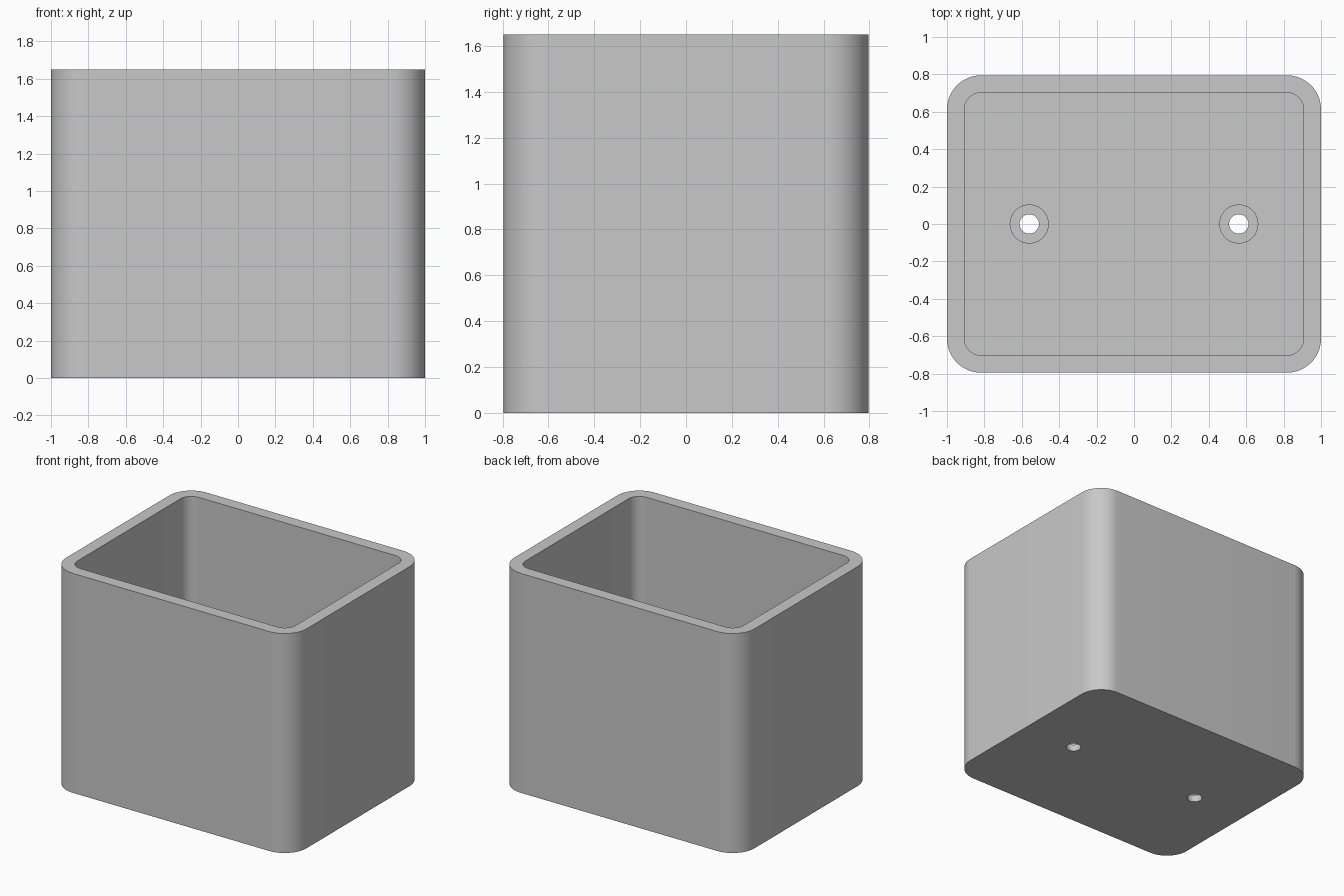
import bpy
import bmesh
import math

WIDTH, DEPTH, HEIGHT = 2.0, 1.59, 1.65
WALL, FLOOR, RADIUS = 0.093, 0.1, 0.183
HOLE_X = 0.56
CORNER_STEPS = 16

cube = bpy.data.objects.get("Cube")
if cube:
    bpy.data.objects.remove(cube, do_unlink=True)


def make_prism(name, points, z0, z1):
    """Extrude a closed outline from z0 up to z1."""
    bm = bmesh.new()
    base = bm.faces.new([bm.verts.new((x, y, z0)) for x, y in points])
    top = bmesh.ops.extrude_face_region(bm, geom=[base])["geom"]
    verts = [g for g in top if isinstance(g, bmesh.types.BMVert)]
    bmesh.ops.translate(bm, verts=verts, vec=(0, 0, z1 - z0))
    bmesh.ops.recalc_face_normals(bm, faces=bm.faces)
    mesh = bpy.data.meshes.new(name)
    bm.to_mesh(mesh)
    bm.free()
    obj = bpy.data.objects.new(name, mesh)
    bpy.context.collection.objects.link(obj)
    return obj


def rounded_rect(width, depth, radius):
    points = []
    for i, (sx, sy) in enumerate([(1, 1), (-1, 1), (-1, -1), (1, -1)]):
        cx, cy = sx * (width / 2 - radius), sy * (depth / 2 - radius)
        for k in range(CORNER_STEPS + 1):
            a = (i + k / CORNER_STEPS) * math.pi / 2
            points.append((cx + radius * math.cos(a), cy + radius * math.sin(a)))
    return points


def circle(cx, radius, sides=48):
    turn = 2 * math.pi / sides
    return [(cx + radius * math.cos(i * turn), radius * math.sin(i * turn))
            for i in range(sides)]


# Outer shell of the open box
box = make_prism("open_box", rounded_rect(WIDTH, DEPTH, RADIUS), 0, HEIGHT)

# Cavity, then a screw hole and a counterbore on each side
cutters = [make_prism("cavity_cutter",
                      rounded_rect(WIDTH - 2 * WALL, DEPTH - 2 * WALL, RADIUS - WALL),
                      FLOOR, HEIGHT + 0.1)]
for side in (-1, 1):
    x = side * HOLE_X
    cutters.append(make_prism("screw_hole_cutter", circle(x, 0.052), -0.1, FLOOR + 0.1))
    cutters.append(make_prism("counterbore_cutter", circle(x, 0.102), FLOOR / 2, FLOOR + 0.15))

bpy.ops.object.select_all(action='DESELECT')
box.select_set(True)
bpy.context.view_layer.objects.active = box
for cutter in cutters:
    cutter.hide_render = True
    mod = box.modifiers.new("cut", 'BOOLEAN')
    mod.operation = 'DIFFERENCE'
    mod.solver = 'EXACT'
    mod.object = cutter
    bpy.ops.object.modifier_apply(modifier=mod.name)
    bpy.data.objects.remove(cutter, do_unlink=True)

# Smooth corners, sharp rims
bpy.ops.object.shade_smooth_by_angle(angle=math.radians(30))

# Plain grey material
grey = bpy.data.materials.new("light_grey")
grey.use_nodes = True
color = (0.58, 0.58, 0.58, 1)
grey.diffuse_color = color
grey.node_tree.nodes["Principled BSDF"].inputs["Base Color"].default_value = color
box.data.materials.clear()
box.data.materials.append(grey)
